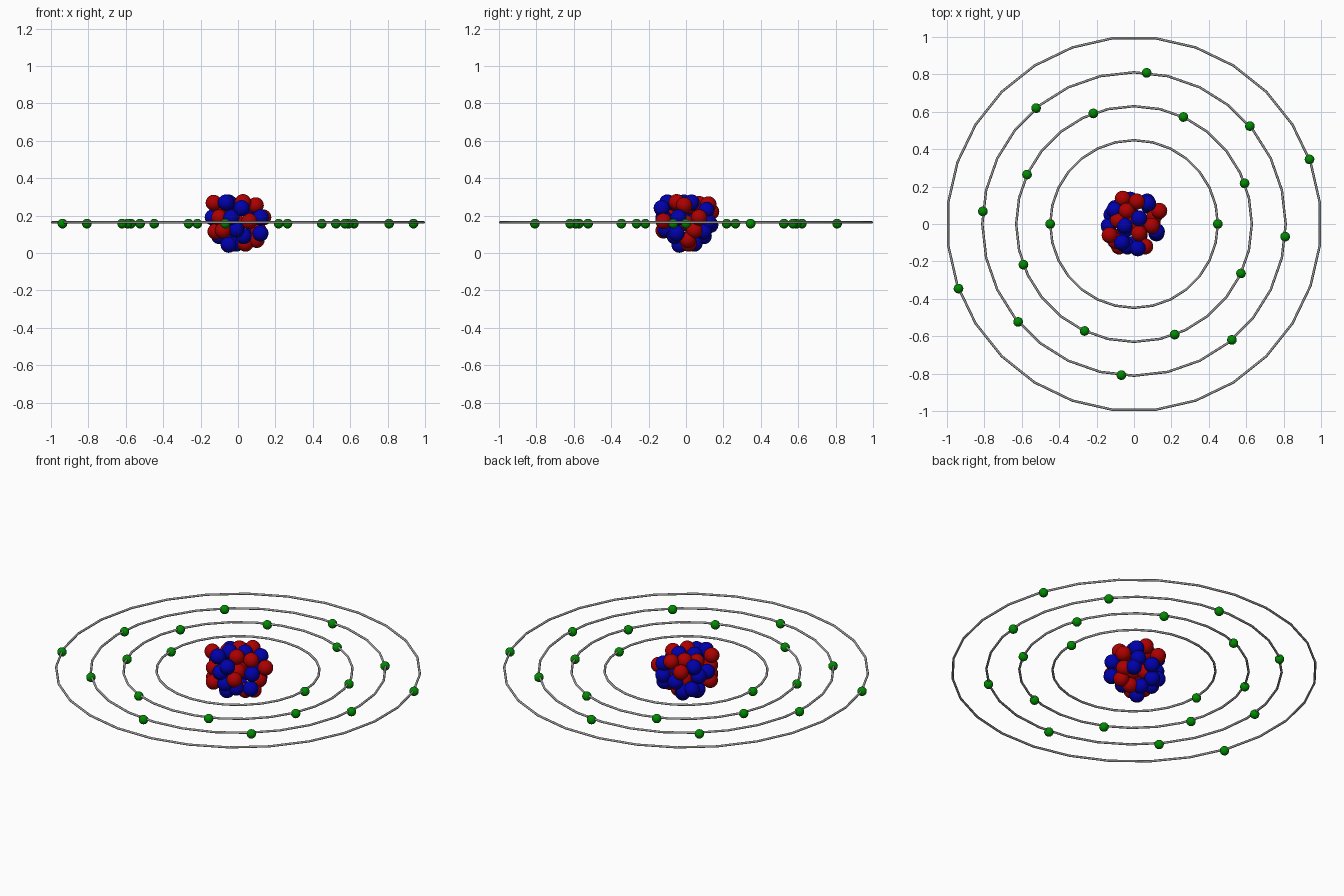
import bpy, math


def material(name, rgb):
    m = bpy.data.materials.new(name)
    m.diffuse_color = (*rgb, 1)
    return m


RED = material("red", (0.42, 0.0, 0.0))
BLUE = material("blue", (0.0, 0.0, 0.42))
GREEN = material("green", (0.0, 0.26, 0.0))
GREY = material("grey", (0.32, 0.32, 0.32))


def finish(name, mat):
    o = bpy.context.object
    o.name = name
    o.data.materials.append(mat)
    bpy.ops.object.shade_smooth_by_angle(angle=math.radians(50))


def ball(name, loc, r, mat, seg=24, rings=14):
    bpy.ops.mesh.primitive_uv_sphere_add(segments=seg, ring_count=rings, radius=r, location=loc)
    finish(name, mat)


# Nucleus: two kinds of packed balls
protons = [
    (-.13, -.06, .268), (.027, -.05, .272), (.095, -.01, .255), (-.04, .07, .262),
    (.015, .12, .26), (.135, .07, .19), (-.06, .135, .22), (-.085, .02, .25),
    (-.10, -.09, .19), (.06, -.12, .17), (-.12, -.06, .115), (-.08, -.12, .12),
    (.04, .015, .05), (.10, .01, .07), (.11, .045, .12), (.0, .0, .16), (-.03, .06, .14),
]
neutrons = [
    (-.05, -.01, .27), (.027, .03, .27), (-.065, -.10, .27), (.02, -.13, .24),
    (.075, .11, .23), (-.105, .075, .24), (-.135, -.01, .19), (.122, -.04, .19),
    (.12, -.05, .105), (-.01, -.11, .125), (-.035, -.12, .19), (-.05, -.035, .044),
    (-.01, .045, .05), (-.02, .13, .15), (-.10, .085, .11), (-.05, .095, .09),
    (.08, .095, .115), (-.10, .03, .09), (.03, -.06, .09), (.07, .12, .165),
    (-.12, .05, .18),
]
for p in protons:
    ball("proton", p, 0.043, RED)
for p in neutrons:
    ball("neutron", p, 0.043, BLUE)

# Orbit rings with evenly spaced electrons: radius, count, first angle, ring turn
STEP = 360 / 28
shells = [(.448, 2, 0, 0), (.63, 8, 20.2, 0), (.811, 8, 40.2, 0), (1.0, 2, 20.2, STEP / 2)]
for radius, count, start, turn in shells:
    bpy.ops.mesh.primitive_torus_add(
        major_segments=28, minor_segments=8, major_radius=radius, minor_radius=0.0065,
        location=(0, 0, .164), rotation=(0, 0, math.radians(turn)))
    finish("orbit_ring", GREY)
    for i in range(count):
        a = math.radians(start + 360 * i / count)
        ball("electron", (radius * math.cos(a), radius * math.sin(a), .157), 0.026, GREEN, 16, 10)
